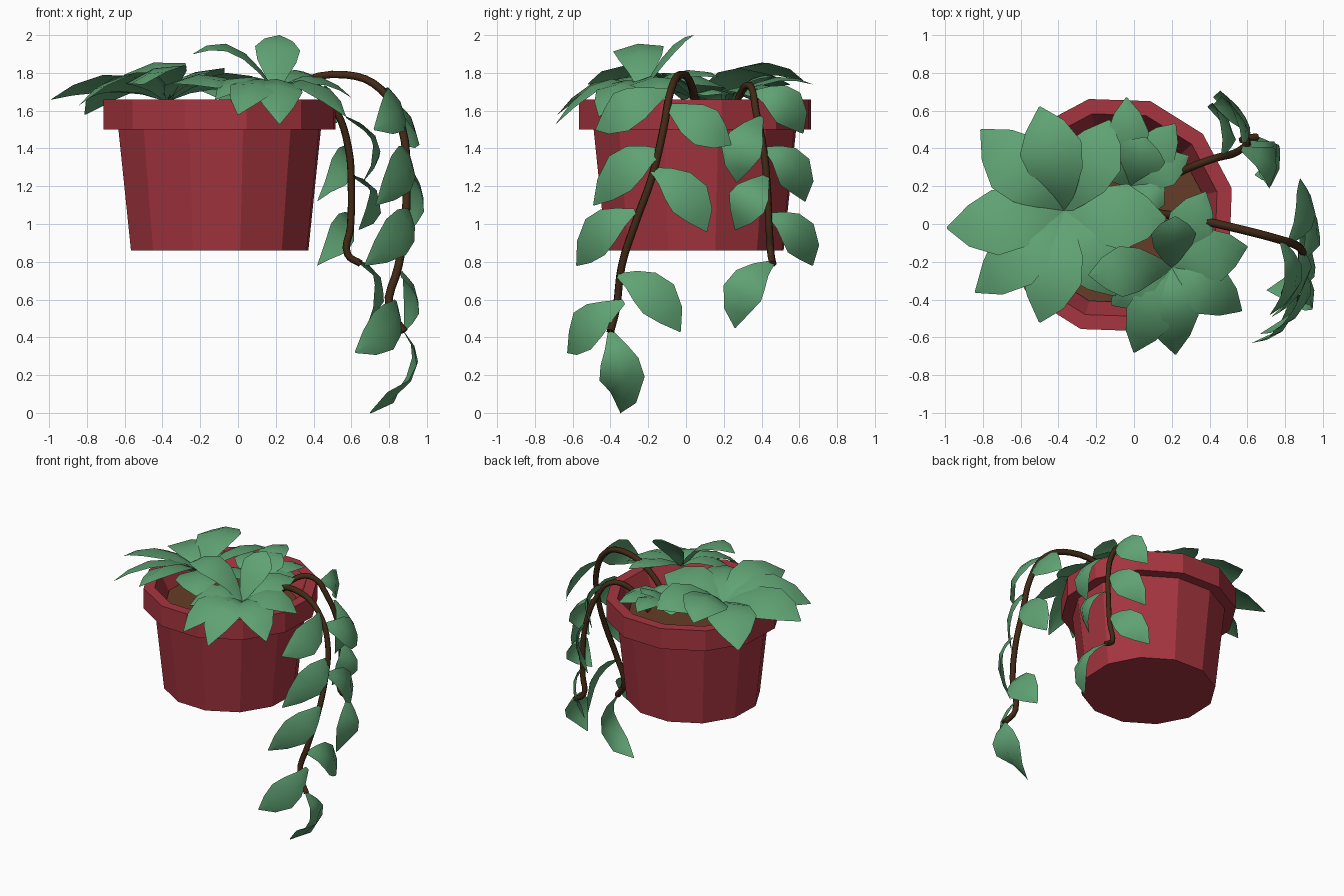
import bpy, math
from mathutils import Vector as V

if "Cube" in bpy.data.objects:
    bpy.data.objects.remove(bpy.data.objects["Cube"])


def material(name, rgb):
    m = bpy.data.materials.new(name)
    m.diffuse_color = (*rgb, 1)
    m.use_nodes = True
    m.node_tree.nodes["Principled BSDF"].inputs["Base Color"].default_value = m.diffuse_color
    return m


RED = material("red_clay", (0.38, 0.036, 0.05))
SOIL = material("soil_brown", (0.13, 0.045, 0.02))
GREEN = material("leaf_green", (0.115, 0.36, 0.17))
BARK = material("stem_brown", (0.055, 0.022, 0.008))


def mesh_object(name, verts, faces, mat):
    me = bpy.data.meshes.new(name)
    me.from_pydata(verts, [], faces)
    me.materials.append(mat)
    ob = bpy.data.objects.new(name, me)
    bpy.context.collection.objects.link(ob)
    return ob


def lathe(name, profile, mat, n=12, centre=(-0.097, 0.047), turn=13):
    verts, faces = [], []
    for r, z in profile:
        for i in range(n):
            a = math.radians(turn) + 2 * math.pi * i / n
            verts.append((centre[0] + r * math.cos(a), centre[1] + r * math.sin(a), z))
    for k in range(len(profile) - 1):
        for i in range(n):
            j = (i + 1) % n
            faces.append((k * n + i, k * n + j, (k + 1) * n + j, (k + 1) * n + i))
    faces.append(tuple(reversed(range(n))))
    last = (len(profile) - 1) * n
    faces.append(tuple(range(last, last + n)))
    return mesh_object(name, verts, faces, mat)


# Twelve-sided pot with an overhanging rim, and the soil inside
lathe("pot", [(0.482, 0.86), (0.55, 1.5), (0.63, 1.5), (0.63, 1.66),
              (0.55, 1.66), (0.47, 1.5)], RED)
lathe("soil", [(0.47, 1.505), (0.475, 1.52)], SOIL)


# Leaf: width profile swept along an arc through base, middle and tip
SHAPE = [(0, .13), (.17, .5), (.36, .86), (.6, 1), (.83, .63), (1, .03)]


def leaf(name, base, mid, tip, width, facing):
    a, m, b = V(base), V(mid), V(tip)
    c = 2 * m - (a + b) / 2
    verts, faces = [], []
    for t, w in SHAPE:
        p = a * (1 - t) ** 2 + c * 2 * t * (1 - t) + b * t * t
        tangent = ((c - a) * (1 - t) + (b - c) * t).normalized()
        side = tangent.cross(V(facing)).normalized()
        up = side.cross(tangent)
        h = width * w / 2
        verts += [p - side * h - up * h * .2, p, p + side * h - up * h * .2]
    for k in range(len(SHAPE) - 1):
        for s in (0, 1):
            i = 3 * k + s
            faces.append((i, i + 1, i + 4, i + 3))
    ob = mesh_object(name, verts, faces, GREEN)
    for p in ob.data.polygons:
        p.use_smooth = True


# Crown leaves: tip position, lift of the middle, width
def crown(name, base, facing, leaves):
    for i, (tip, lift, width) in enumerate(leaves):
        mid = (V(base) + V(tip)) / 2 + V((0, 0, lift))
        leaf(f"{name}_leaf_{i + 1}", base, mid, tip, width, facing)


crown("left_crown", (-.37, .07, 1.66), (-.25, .25, 1), [
    ((-.99, -.02, 1.66), .12, .36), ((-.81, .5, 1.58), .15, .36),
    ((-.5, .62, 1.76), .14, .34), ((-.13, .55, 1.74), .1, .34),
    ((.17, .03, 1.74), .09, .36), ((-.1, -.38, 1.72), .1, .34),
    ((-.5, -.52, 1.74), .12, .34), ((-.84, -.36, 1.63), .14, .34)])
crown("front_crown", (.2, -.23, 1.7), (.1, -.1, 1), [
    ((-.24, -.27, 1.9), .14, .27), ((.22, .04, 2.0), .07, .24),
    ((.38, .17, 1.78), .07, .25), ((.6, -.12, 1.67), .1, .28),
    ((.57, -.46, 1.57), .12, .27), ((.22, -.69, 1.53), .14, .27),
    ((.0, -.68, 1.58), .12, .26), ((-.12, -.43, 1.66), .1, .26)])
crown("back_crown", (-.02, .2, 1.62), (0, 0, 1), [
    ((-.04, .67, 1.74), .09, .22), ((.22, .53, 1.69), .08, .22),
    ((.29, .36, 1.67), .08, .2), ((-.22, .5, 1.7), .08, .26),
    ((.06, .46, 1.78), .06, .28), ((.16, .1, 1.68), .06, .26)])


# Trailing stems
def stem(name, pts, radius):
    cu = bpy.data.curves.new(name, 'CURVE')
    cu.dimensions = '3D'
    cu.bevel_depth = radius
    cu.bevel_resolution = 1
    cu.resolution_u = 4
    cu.use_fill_caps = True
    sp = cu.splines.new('BEZIER')
    sp.bezier_points.add(len(pts) - 1)
    for bp, p in zip(sp.bezier_points, pts):
        bp.co = p
        bp.handle_left_type = bp.handle_right_type = 'AUTO'
    cu.materials.append(BARK)
    bpy.context.collection.objects.link(bpy.data.objects.new(name, cu))


stem("long_stem", [(.1, .06, 1.53), (.3, .03, 1.73), (.57, -.03, 1.79), (.76, -.08, 1.71),
                   (.87, -.12, 1.5), (.89, -.18, 1.25), (.885, -.27, 1.0),
                   (.85, -.34, .78), (.8, -.37, .55), (.88, -.4, .43)], .022)
stem("short_stem", [(.16, .23, 1.53), (.3, .3, 1.71), (.42, .345, 1.725), (.52, .37, 1.6),
                    (.585, .41, 1.4), (.6, .43, 1.2), (.595, .44, .98),
                    (.58, .45, .84), (.65, .46, .79)], .02)

# Leaves along the stems: base, middle, tip
LONG = [((.78, -.09, 1.71), (.86, -.32, 1.62), (.72, -.48, 1.5)),
        ((.82, -.1, 1.63), (.93, .08, 1.54), (.88, .24, 1.42)),
        ((.88, -.13, 1.39), (.9, -.33, 1.3), (.73, -.49, 1.1)),
        ((.9, -.18, 1.29), (.97, .0, 1.17), (.91, .11, .96)),
        ((.91, -.27, 1.07), (.88, -.47, .96), (.67, -.58, .78)),
        ((.86, -.36, .73), (.94, -.17, .64), (.88, -.03, .43)),
        ((.84, -.33, .59), (.81, -.54, .46), (.62, -.63, .32)),
        ((.88, -.4, .43), (.94, -.34, .21), (.7, -.35, .0))]
SHORT = [((.47, .36, 1.7), (.51, .53, 1.64), (.39, .62, 1.48)),
         ((.57, .4, 1.57), (.75, .3, 1.42), (.66, .27, 1.22)),
         ((.58, .42, 1.4), (.57, .57, 1.3), (.42, .63, 1.12)),
         ((.6, .43, 1.26), (.75, .33, 1.14), (.64, .26, .97)),
         ((.595, .44, 1.05), (.57, .6, .95), (.42, .67, .78)),
         ((.64, .46, .8), (.77, .31, .67), (.68, .26, .45))]
for prefix, rows, w in (("long_stem", LONG, .24), ("short_stem", SHORT, .22)):
    for i, (b, m, t) in enumerate(rows):
        leaf(f"{prefix}_leaf_{i + 1}", b, m, t, w, (1, 0, .55))
